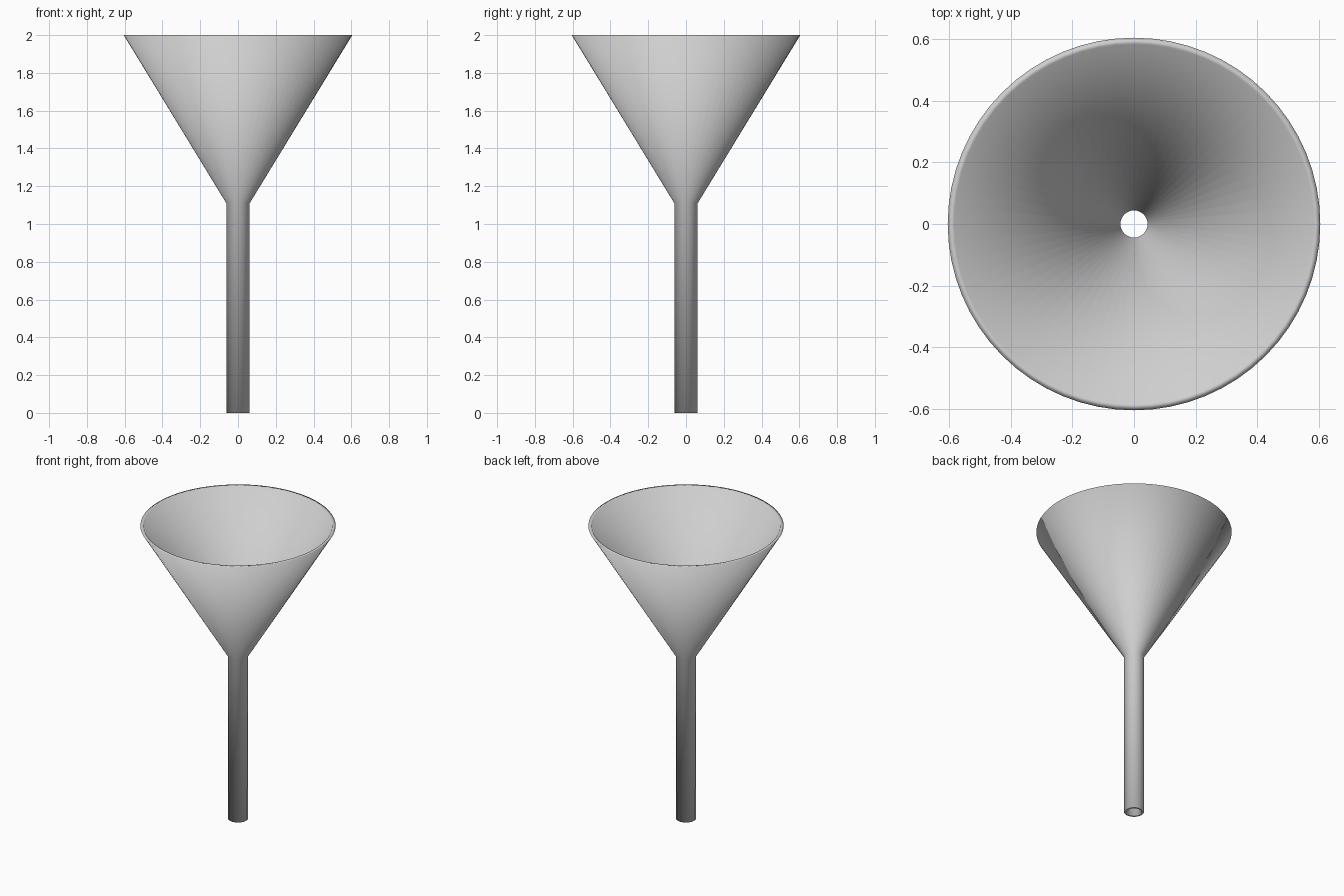
import bpy
import bmesh
import math

cube = bpy.data.objects.get("Cube")
if cube:
    bpy.data.objects.remove(cube, do_unlink=True)

SEGMENTS = 64

# Light grey material
grey = bpy.data.materials.new("light_grey")
grey.use_nodes = True
colour = (0.62, 0.62, 0.62, 1)
grey.diffuse_color = colour
grey.node_tree.nodes["Principled BSDF"].inputs["Base Color"].default_value = colour

# Closed wall section (radius, height): outside going up, then inside going down
section = [
    (0.062, 0), (0.062, 1.11), (0.605, 2),
    (0.584, 2), (0.044, 1.115), (0.044, 0),
]

# Turn the section around the z axis into a hollow cone and spout
bm = bmesh.new()
verts = [bm.verts.new((r, 0, z)) for r, z in section]
edges = [bm.edges.new((v, verts[(i + 1) % len(verts)])) for i, v in enumerate(verts)]
bmesh.ops.spin(bm, geom=verts + edges, cent=(0, 0, 0), axis=(0, 0, 1),
               angle=math.tau, steps=SEGMENTS, use_merge=True)
bmesh.ops.remove_doubles(bm, verts=bm.verts[:], dist=0.0001)
bmesh.ops.recalc_face_normals(bm, faces=bm.faces[:])

# Smooth shading throughout, including the thin rims
for face in bm.faces:
    face.smooth = True

mesh = bpy.data.meshes.new("funnel")
bm.to_mesh(mesh)
bm.free()
mesh.materials.append(grey)
funnel = bpy.data.objects.new("funnel", mesh)
bpy.context.collection.objects.link(funnel)
